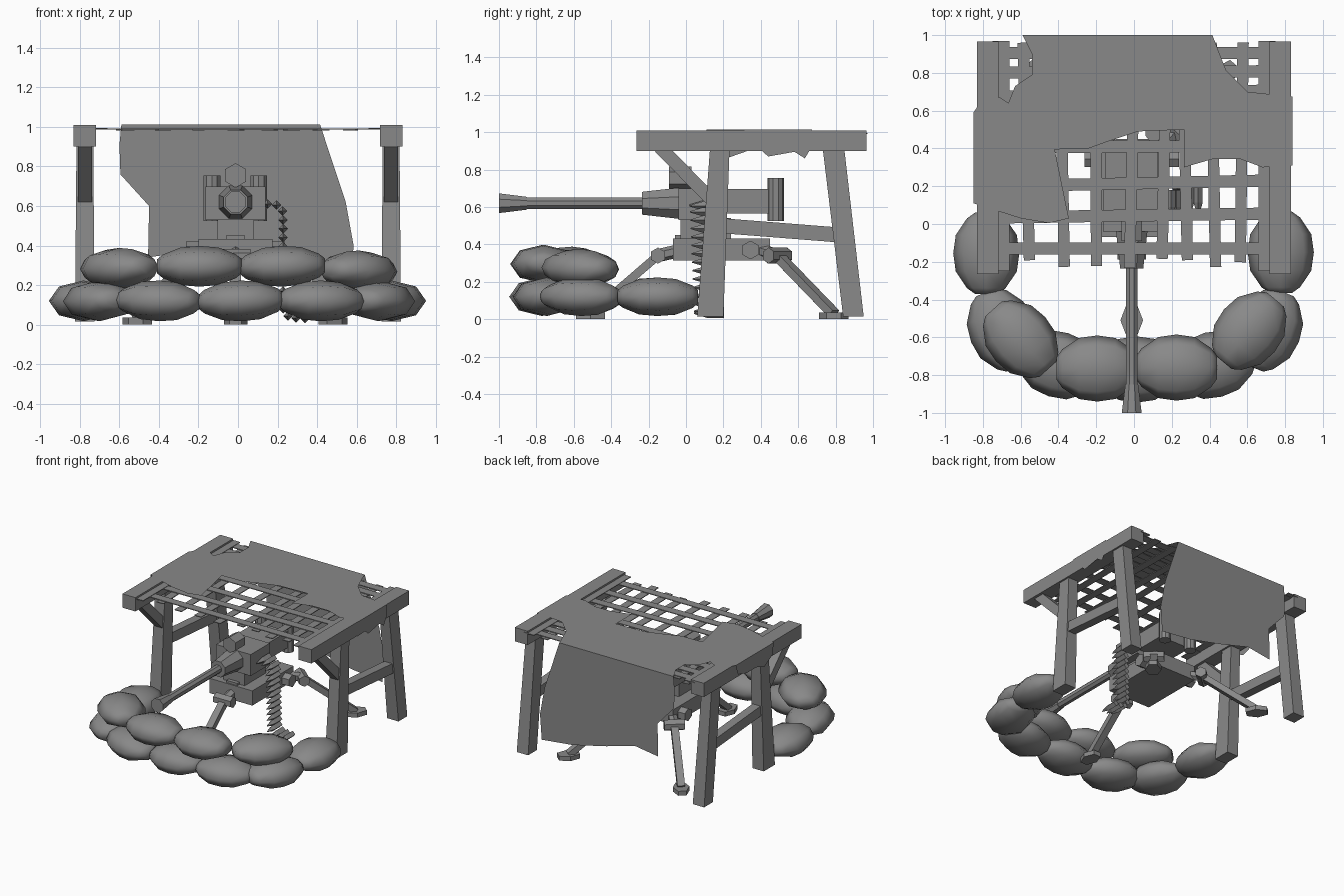
import bpy, bmesh, math, random
from mathutils import Vector, Matrix

if "Cube" in bpy.data.objects:
    bpy.data.objects.remove(bpy.data.objects["Cube"])
random.seed(4)

grey = bpy.data.materials.new("plain grey")
grey.diffuse_color = (0.25, 0.25, 0.25, 1)
grey.use_nodes = True
grey.node_tree.nodes["Principled BSDF"].inputs["Base Color"].default_value = grey.diffuse_color


def finish(name, bm, smooth=False, normals=True):
    if normals:
        bmesh.ops.recalc_face_normals(bm, faces=bm.faces[:])
    me = bpy.data.meshes.new(name)
    bm.to_mesh(me)
    bm.free()
    me.materials.append(grey)
    for p in me.polygons:
        p.use_smooth = smooth
    ob = bpy.data.objects.new(name, me)
    bpy.context.collection.objects.link(ob)
    return ob


def frustum(bm, lo, lo_size, hi, hi_size):
    """Post with level ends."""
    rings = []
    for c, s in ((lo, lo_size), (hi, hi_size)):
        rings.append([bm.verts.new((c[0] + i * s[0] / 2, c[1] + j * s[1] / 2, c[2]))
                      for i, j in ((-1, -1), (1, -1), (1, 1), (-1, 1))])
    a, b = rings
    bm.faces.new(a[::-1])
    bm.faces.new(b)
    for i in range(4):
        k = (i + 1) % 4
        bm.faces.new((a[i], a[k], b[k], b[i]))


def box(bm, x0, x1, y0, y1, z0, z1):
    c, s = ((x0 + x1) / 2, (y0 + y1) / 2), (x1 - x0, y1 - y0)
    frustum(bm, (*c, z0), s, (*c, z1), s)


def rod(bm, p, q, r1, r2=None, n=8, roll=0):
    """Round or faceted bar from p to q."""
    p, q = Vector(p), Vector(q)
    d = q - p
    m = (Matrix.Translation((p + q) / 2) @ d.to_track_quat('Z', 'Y').to_matrix().to_4x4()
         @ Matrix.Rotation(roll, 4, 'Z'))
    bmesh.ops.create_cone(bm, cap_ends=True, segments=n, radius1=r1,
                          radius2=r1 if r2 is None else r2, depth=d.length, matrix=m)


def bar(bm, p, q, w, h):
    """Rectangular bar from p to q, w wide in x."""
    p, q = Vector(p), Vector(q)
    d = q - p
    side = d.cross(Vector((0, 0, 1))).normalized()
    up = side.cross(d).normalized()
    rot = Matrix((side, d.normalized(), up)).transposed().to_4x4()
    m = Matrix.Translation((p + q) / 2) @ rot @ Matrix.Diagonal((w, d.length, h, 1))
    bmesh.ops.create_cube(bm, size=1, matrix=m)


# Timber frame, both sides
for s, side in ((-1, "left"), (1, "right")):
    x = s * 0.775
    bm = bmesh.new()
    box(bm, x - 0.057, x + 0.057, -0.265, 0.965, 0.9, 1.01)
    finish(side + "_top_beam", bm)
    bm = bmesh.new()
    frustum(bm, (x, 0.13, 0.015), (0.1, 0.14), (x, 0.18, 0.9), (0.085, 0.105))
    finish(side + "_front_post", bm)
    bm = bmesh.new()
    frustum(bm, (x, 0.895, 0.015), (0.1, 0.11), (x, 0.79, 0.9), (0.085, 0.115))
    finish(side + "_back_post", bm)
    bm = bmesh.new()
    bar(bm, (x, -0.14, 0.92), (x, 0.14, 0.635), 0.07, 0.07)
    finish(side + "_corner_brace", bm)
    bm = bmesh.new()
    bar(bm, (x, 0.15, 0.503), (x, 0.85, 0.448), 0.07, 0.08)
    finish(side + "_side_rail", bm)

# Net of flat straps across the roof
bm = bmesh.new()
for s in (-1, 1):
    box(bm, min(s * 0.66, s * 0.75), max(s * 0.66, s * 0.75), -0.25, 0.97, 0.99, 0.996)
for i, y in enumerate((-0.13, 0.045, 0.215, 0.41, 0.56, 0.69, 0.805, 0.905)):
    t = 0 if i in (0, 7) else random.uniform(-0.02, 0.02)
    bar(bm, (-0.74, y + t, 0.99), (0.74, y - t, 0.99), 0.064, 0.006)
for x in (-0.57, -0.38, -0.2, -0.01, 0.16, 0.27, 0.42, 0.57):
    t = random.uniform(-0.02, 0.02)
    bar(bm, (x + t, random.uniform(-0.24, -0.18), 0.984), (x - t, 0.96, 0.984), 0.06, 0.006)
finish("roof_net", bm)


# Torn cloth: roof sheet, rear curtain and side flaps
def sheet(name, pts):
    bm = bmesh.new()
    f = bm.faces.new([bm.verts.new(p) for p in pts])
    bmesh.ops.triangulate(bm, faces=[f])
    return finish(name, bm, normals=False)


roof = [(-0.59, 1), (-0.54, 0.9), (-0.54, 0.79), (-0.63, 0.73), (-0.665, 0.64), (-0.71, 0.67),
        (-0.81, 0.65), (-0.85, 0.59), (-0.85, 0.11), (-0.6, 0.03), (-0.45, 0.005), (-0.345, 0.03),
        (-0.42, 0.395), (-0.24, 0.4), (-0.13, 0.44), (0.02, 0.49), (0.265, 0.5), (0.265, 0.3),
        (0.42, 0.345), (0.56, 0.345), (0.68, 0.3), (0.838, 0.31), (0.838, 0.675), (0.6, 0.7),
        (0.44, 0.76), (0.49, 0.81), (0.465, 0.87), (0.415, 1)]
sheet("roof_cloth", [(x, y, 1.013) for x, y in roof])
curtain = [(-0.59, 1.013), (-0.6, 0.91), (-0.595, 0.76), (-0.45, 0.6), (-0.455, 0.34), (-0.25, 0.37),
           (0, 0.3), (0.3, 0.23), (0.57, 0.2), (0.585, 0.4), (0.545, 0.62), (0.41, 0.745),
           (0.39, 0.88), (0.415, 1.013)]
sheet("rear_curtain", [(x, 1.0, z) for x, z in curtain])
flap = [(0.31, 1.013), (0.3, 0.9), (0.4, 0.905), (0.44, 0.87), (0.5, 0.9), (0.58, 0.895),
        (0.635, 0.86), (0.672, 0.92), (0.675, 1.013)]
sheet("right_cloth_flap", [(0.838, y, z) for y, z in flap])
flap = [(0.11, 1.013), (0.13, 0.92), (0.23, 0.865), (0.33, 0.9), (0.45, 0.9), (0.56, 0.93),
        (0.59, 1.013)]
sheet("left_cloth_flap", [(-0.85, y, z) for y, z in flap])

# Gun barrel, sleeve and muzzle
X, Z = -0.012, 0.62
for name, y0, r0, y1, r1 in (("muzzle", -1, 0.057, -0.85, 0.037), ("barrel", -0.86, 0.033, -0.2, 0.033),
                             ("barrel_sleeve", -0.235, 0.066, -0.04, 0.09)):
    bm = bmesh.new()
    rod(bm, (X, y0, Z), (X, y1, Z), r0, r1, 8, math.pi / 8)
    finish(name, bm)

# Receiver, rear grips and sight
bm = bmesh.new()
box(bm, -0.165, 0.14, -0.04, 0.2, 0.53, 0.7)
box(bm, -0.15, 0.125, 0.2, 0.45, 0.565, 0.695)
finish("receiver", bm)
bm = bmesh.new()
for x in (-0.132, 0.105):
    rod(bm, (x, 0.48, 0.525), (x, 0.48, 0.755), 0.045, n=10)
finish("rear_grips", bm)
bm = bmesh.new()
rod(bm, (X, -0.09, 0.755), (X, 0.03, 0.755), 0.062, n=6, roll=math.pi / 6 * 0)
finish("sight", bm)

# Mount: neck, base and tripod
bm = bmesh.new()
box(bm, -0.105, 0.08, -0.03, 0.24, 0.43, 0.54)
box(bm, -0.06, 0.035, -0.06, 0.02, 0.39, 0.45)
finish("mount_neck", bm)
bm = bmesh.new()
box(bm, -0.2, 0.175, -0.07, 0.45, 0.315, 0.432)
finish("mount_base", bm)
for name, hip, foot in (("front", (X, -0.15, 0.34), (X, -0.51, 0.03)),
                        ("left", (-0.24, 0.49, 0.34), (-0.51, 0.79, 0.03)),
                        ("right", (0.22, 0.49, 0.34), (0.48, 0.79, 0.03))):
    h, f = Vector(hip), Vector(foot)
    flat = Vector((f.x - h.x, f.y - h.y, 0)).normalized()
    across = Vector((-flat.y, flat.x, 0))
    bm = bmesh.new()
    bar(bm, h, f, 0.055, 0.045)
    rod(bm, h - across * 0.075, h + across * 0.075, 0.043, n=6)
    rod(bm, h - flat * 0.13 + Vector((0, 0, 0.03)), h, 0.035, n=6)
    finish(name + "_tripod_leg", bm)
    bm = bmesh.new()
    rod(bm, (f.x, f.y, 0), (f.x, f.y, 0.035), 1, n=6)
    ang = math.atan2(flat.y, flat.x)
    for v in bm.verts:
        d = Vector((v.co.x - f.x, v.co.y - f.y))
        d = Vector((d.x * 0.09, d.y * 0.06))
        d.rotate(Matrix.Rotation(ang, 2))
        v.co.x, v.co.y = f.x + d.x, f.y + d.y
    finish(name + "_tripod_foot", bm)
bm = bmesh.new()
for s in (-1, 1):
    rod(bm, (X + s * 0.18, 0.345, 0.37), (X + s * 0.25, 0.345, 0.37), 0.05, n=6)
finish("base_pivots", bm)

# Ammunition belt following a path from receiver to floor
path = [Vector(p) for p in ((0.15, 0.61), (0.2, 0.605), (0.228, 0.57), (0.228, 0.08),
                            (0.26, 0.035), (0.36, 0.03))]
bm = bmesh.new()
step, left = 0.045, 0.0
for a, b in zip(path, path[1:]):
    d = (b - a).length
    while left < d:
        p = a.lerp(b, left / d)
        y = 0.09 + 0.04 * (0.6 - p.y)
        rod(bm, (p.x, y, p.y), (p.x, y + 0.09, p.y), 0.024, n=4)
        rod(bm, (p.x, y - 0.07, p.y), (p.x, y, p.y), 0.003, 0.024, n=4)
        left += step
    left -= d
finish("ammunition_belt", bm)


# Sandbags: plump eight-sided bags with pinched ends
def sandbag(i, x, y, z, angle, length=0.43, width=0.34, height=0.2):
    bm = bmesh.new()
    rings = []
    for t, r in ((-1, 0.35), (-0.86, 0.6), (-0.45, 0.95), (0, 1.03), (0.45, 0.95), (0.86, 0.6), (1, 0.35)):
        rings.append([bm.verts.new((t * length / 2, r * width / 2 * math.cos(a), r * height / 2 * math.sin(a)))
                      for a in [k * math.tau / 8 for k in range(8)]])
    for a, b in zip(rings, rings[1:]):
        for k in range(8):
            bm.faces.new((a[k], a[k - 1], b[k - 1], b[k]))
    bm.faces.new(rings[0])
    bm.faces.new(rings[-1][::-1])
    ob = finish("sandbag_%02d" % i, bm, True)
    ob.location = (x, y, z)
    ob.rotation_euler = (0, random.uniform(-0.03, 0.03), math.radians(angle))


bags = [(-0.782, -0.155, 0.12, 90), (-0.7, -0.56, 0.12, 112), (-0.4, -0.745, 0.12, -18),
        (0.015, -0.77, 0.12, 0), (0.42, -0.745, 0.12, 15), (0.71, -0.56, 0.12, 68),
        (0.777, -0.15, 0.12, 90), (-0.6, -0.61, 0.285, -48), (-0.195, -0.765, 0.295, 0),
        (0.225, -0.76, 0.295, 0), (0.61, -0.565, 0.272, 50)]
for i, b in enumerate(bags):
    sandbag(i + 1, *b)
